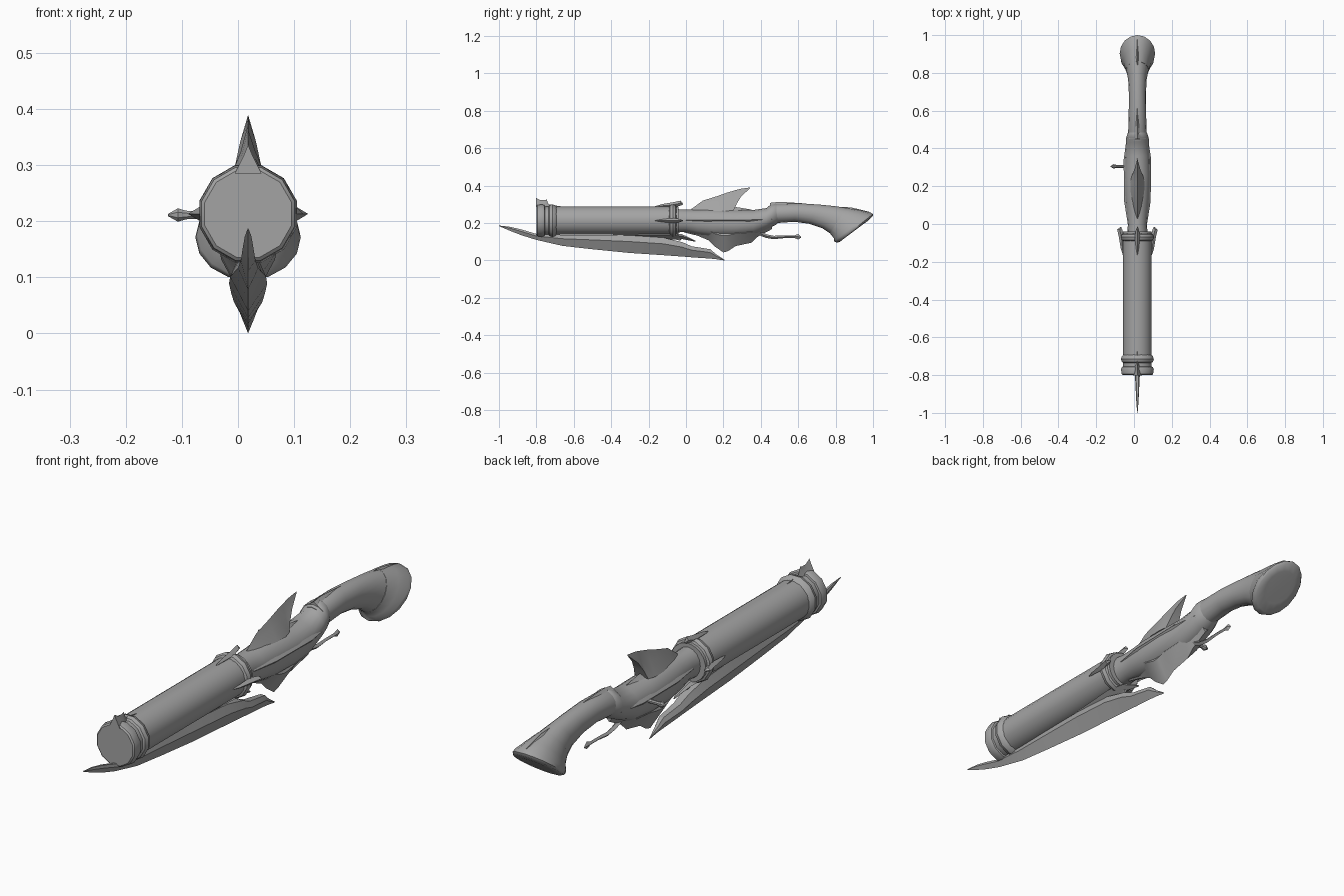
import bpy, bmesh, math

CX, CZ = 0.018, 0.213        # barrel axis
metal = bpy.data.materials.new("grey metal")
metal.diffuse_color = (0.37, 0.37, 0.37, 1)


def finish(name, bm, angle=35):
    bmesh.ops.remove_doubles(bm, verts=bm.verts, dist=0.0004)
    bmesh.ops.recalc_face_normals(bm, faces=bm.faces)
    me = bpy.data.meshes.new(name)
    bm.to_mesh(me)
    bm.free()
    me.materials.append(metal)
    ob = bpy.data.objects.new(name, me)
    bpy.context.collection.objects.link(ob)
    bpy.ops.object.select_all(action='DESELECT')
    ob.select_set(True)
    bpy.context.view_layer.objects.active = ob
    bpy.ops.object.shade_smooth_by_angle(angle=math.radians(angle))
    return ob


def skin(bm, rings):
    rings = [[bm.verts.new(p) for p in r] for r in rings]
    n = len(rings[0])
    for a, b in zip(rings, rings[1:]):
        for i in range(n):
            j = (i + 1) % n
            bm.faces.new((a[i], a[j], b[j], b[i]))
    bm.faces.new(rings[0])
    bm.faces.new(rings[-1])


# cross-sections: (side -1..1, height 0..1)
ROUND = [(math.sin(k * math.tau / 16), 0.5 - 0.5 * math.cos(k * math.tau / 16)) for k in range(16)]
KITE = [(0, 0), (1, 0.65), (0.55, 1), (-0.55, 1), (-1, 0.65)]
FIN = [(0, 1), (0.35, 0.6), (1, 0), (-1, 0), (-0.35, 0.6)]
DIAMOND = [(0, 0), (1, 0.5), (0, 1), (-1, 0.5)]


def loft(name, section, stations, angle=35):
    """stations: (y, z) of bottom, (y, z) of top, half width"""
    bm = bmesh.new()
    skin(bm, [[(CX + u * w, yb + (yt - yb) * v, zb + (zt - zb) * v) for u, v in section]
              for yb, zb, yt, zt, w in stations])
    return finish(name, bm, angle)


def upright(name, section, rows, angle=35):
    """rows: y, low z, high z, half width"""
    return loft(name, section, [(y, lo, y, hi, w) for y, lo, hi, w in rows], angle)


def lathe(name, profile, sides=12, axis='Y', centre=(CX, 0, CZ)):
    """profile: (position along axis, radius)"""
    bm = bmesh.new()
    rings = []
    for t, r in profile:
        ring = []
        for k in range(sides):
            a = (k + 0.5) * math.tau / sides
            c, s = r * math.cos(a), r * math.sin(a)
            p = (c, t, s) if axis == 'Y' else (t, c, s)
            ring.append([p[i] + centre[i] for i in range(3)])
        rings.append(ring)
    skin(bm, rings)
    return finish(name, bm)


# barrel and its rings
lathe("barrel", [(-0.79, 0.076), (-0.04, 0.076)], 20)
lathe("muzzle_cap", [(-0.80, 0.08), (-0.795, 0.086), (-0.77, 0.09), (-0.757, 0.085),
                     (-0.755, 0.078), (-0.735, 0.078), (-0.73, 0.085), (-0.715, 0.09),
                     (-0.70, 0.085), (-0.692, 0.076)])
lathe("rear_ring", [(-0.09, 0.076), (-0.085, 0.085), (-0.07, 0.09), (-0.055, 0.085), (-0.045, 0.06)])

# front sight with a thin tail along the barrel
upright("front_sight", FIN, [(-0.803, 0.285, 0.336, 0.024), (-0.78, 0.285, 0.322, 0.02),
                             (-0.755, 0.285, 0.322, 0.014), (-0.745, 0.285, 0.326, 0.008),
                             (-0.735, 0.283, 0.30, 0.008), (-0.66, 0.283, 0.288, 0.001)], 20)

# four spikes around the rear ring
SPIKE = [(-0.165, 0.072, 0.077, 0.001), (-0.13, 0.07, 0.088, 0.007), (-0.07, 0.07, 0.098, 0.014),
         (-0.03, 0.08, 0.107, 0.008), (-0.015, 0.086, 0.09, 0.001)]
for k, side in enumerate(("top", "right", "bottom", "left")):
    a = k * math.pi / 2
    bm = bmesh.new()
    rings = []
    for y, r0, r1, w in SPIKE:
        ring = []
        for u, v in DIAMOND:
            r, t = r0 + (r1 - r0) * v, u * w
            ring.append((CX + r * math.sin(a) + t * math.cos(a), y,
                         CZ + r * math.cos(a) - t * math.sin(a)))
        rings.append(ring)
    skin(bm, rings)
    finish(side + "_spike", bm, 20)

# long blade slung under the barrel
upright("blade", KITE, [
    (-1.0, 0.184, 0.187, 0.001), (-0.94, 0.158, 0.18, 0.006), (-0.88, 0.135, 0.166, 0.009),
    (-0.80, 0.11, 0.142, 0.013), (-0.66, 0.078, 0.137, 0.018), (-0.5, 0.06, 0.137, 0.024),
    (-0.3, 0.04, 0.134, 0.032), (-0.12, 0.028, 0.122, 0.034), (-0.02, 0.021, 0.098, 0.03),
    (0.03, 0.017, 0.076, 0.025), (0.13, 0.01, 0.06, 0.017), (0.16, 0.007, 0.034, 0.01),
    (0.205, 0.0, 0.004, 0.001)], 20)
# mount between blade and barrel
upright("blade_mount", KITE, [(-0.42, 0.125, 0.135, 0.004), (-0.3, 0.12, 0.145, 0.02),
                              (-0.1, 0.112, 0.15, 0.034), (-0.02, 0.114, 0.14, 0.024),
                              (0.05, 0.1, 0.106, 0.002)], 20)

# receiver, fading into the grip
upright("receiver", ROUND, [
    (-0.06, 0.15, 0.275, 0.055), (0.0, 0.152, 0.272, 0.05), (0.06, 0.138, 0.272, 0.058),
    (0.14, 0.125, 0.276, 0.066), (0.26, 0.125, 0.272, 0.07), (0.36, 0.135, 0.27, 0.067),
    (0.43, 0.165, 0.28, 0.061), (0.455, 0.178, 0.3, 0.06), (0.48, 0.19, 0.306, 0.052),
    (0.50, 0.21, 0.295, 0.04)])
# pointed keel under the receiver
upright("receiver_keel", KITE, [
    (-0.01, 0.15, 0.19, 0.02), (0.06, 0.133, 0.19, 0.04), (0.12, 0.108, 0.19, 0.05),
    (0.155, 0.074, 0.18, 0.05), (0.20, 0.043, 0.18, 0.048), (0.225, 0.05, 0.18, 0.048),
    (0.265, 0.077, 0.18, 0.05), (0.35, 0.095, 0.18, 0.048), (0.385, 0.128, 0.2, 0.042),
    (0.46, 0.168, 0.22, 0.03)])
# lengthwise ribs on both receiver flanks
for s, side in ((-1, "left"), (1, "right")):
    rib = upright(side + "_rib", DIAMOND, [(0.0, 0.21, 0.222, 0.004), (0.12, 0.205, 0.228, 0.01),
                                           (0.34, 0.205, 0.23, 0.01), (0.46, 0.214, 0.226, 0.004)])
    for v in rib.data.vertices:
        v.co.x += s * (0.047 + 0.019 * math.sin(math.pi * min(max(v.co.y / 0.5, 0), 1)))

# curved grip with flared, slanted butt
loft("grip", ROUND, [
    (0.44, 0.185, 0.44, 0.29, 0.05), (0.48, 0.2, 0.48, 0.303, 0.049),
    (0.58, 0.207, 0.60, 0.306, 0.046), (0.66, 0.196, 0.71, 0.299, 0.045),
    (0.73, 0.172, 0.80, 0.29, 0.049), (0.775, 0.142, 0.87, 0.279, 0.06)])
loft("butt", ROUND, [
    (0.77, 0.145, 0.86, 0.281, 0.06), (0.79, 0.12, 0.93, 0.27, 0.075),
    (0.792, 0.102, 0.985, 0.257, 0.091), (0.806, 0.095, 1.0, 0.248, 0.094),
    (0.822, 0.099, 0.998, 0.236, 0.088), (0.855, 0.125, 0.975, 0.214, 0.06)], 50)
# pointed inlays on top of grip and butt
upright("grip_tang", FIN, [(0.45, 0.28, 0.308, 0.045), (0.5, 0.285, 0.314, 0.028),
                           (0.62, 0.298, 0.306, 0.002)], 20)
upright("butt_tang", FIN, [(0.83, 0.278, 0.286, 0.002), (0.88, 0.262, 0.284, 0.022),
                           (0.93, 0.255, 0.273, 0.018), (0.98, 0.245, 0.26, 0.004)], 20)

# swept fin above the receiver
upright("top_fin", FIN, [
    (0.03, 0.268, 0.276, 0.004), (0.06, 0.265, 0.298, 0.014), (0.09, 0.265, 0.32, 0.022),
    (0.17, 0.265, 0.345, 0.036), (0.22, 0.265, 0.363, 0.038), (0.255, 0.268, 0.373, 0.03),
    (0.272, 0.305, 0.378, 0.022), (0.295, 0.342, 0.384, 0.014), (0.342, 0.386, 0.39, 0.001)], 20)
upright("fin_root", FIN, [(0.2, 0.262, 0.29, 0.036), (0.28, 0.262, 0.284, 0.022),
                          (0.35, 0.265, 0.272, 0.002)], 20)

# hooked trigger below the grip
upright("trigger_hook", DIAMOND, [
    (0.36, 0.13, 0.175, 0.014), (0.39, 0.135, 0.16, 0.012), (0.43, 0.12, 0.14, 0.01),
    (0.47, 0.114, 0.132, 0.008), (0.53, 0.12, 0.134, 0.007), (0.58, 0.12, 0.134, 0.007),
    (0.60, 0.112, 0.142, 0.006), (0.615, 0.122, 0.127, 0.001)], 20)

# side pin with a knob
lathe("side_pin", [(-0.125, 0.002), (-0.107, 0.013), (-0.095, 0.009), (-0.09, 0.008), (-0.03, 0.008)],
      8, 'X', (0, 0.305, 0.211))
